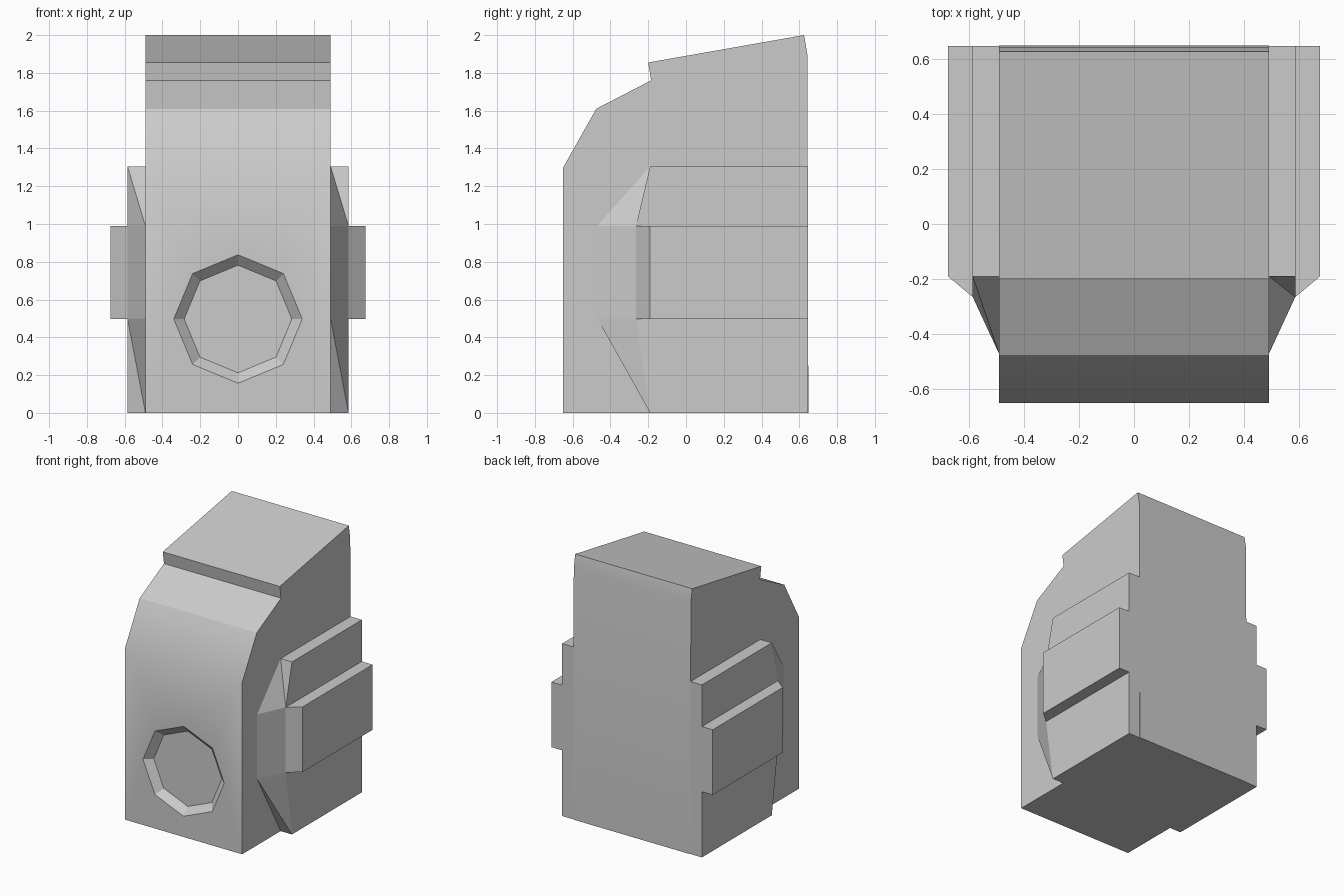
import bpy, bmesh, math

if "Cube" in bpy.data.objects:
    bpy.data.objects.remove(bpy.data.objects["Cube"])

BACK = 0.645


def make(name, verts, faces):
    bm = bmesh.new()
    vs = [bm.verts.new(v) for v in verts]
    for f in faces:
        bm.faces.new([vs[i] for i in f])
    bmesh.ops.recalc_face_normals(bm, faces=bm.faces)
    me = bpy.data.meshes.new(name)
    bm.to_mesh(me)
    bm.free()
    ob = bpy.data.objects.new(name, me)
    bpy.context.collection.objects.link(ob)
    return ob


def loft(name, rings):
    """Capped solid through rings of equal length."""
    n = len(rings[0])
    verts = [v for r in rings for v in r]
    faces = [tuple(range(n)), tuple(range(len(verts) - n, len(verts)))]
    for k in range(len(rings) - 1):
        for i in range(n):
            j = (i + 1) % n
            faces.append((k*n + i, k*n + j, (k+1)*n + j, (k+1)*n + i))
    return make(name, verts, faces)


def activate(ob):
    bpy.ops.object.select_all(action='DESELECT')
    ob.select_set(True)
    bpy.context.view_layer.objects.active = ob


def smooth(ob):
    activate(ob)
    bpy.ops.object.shade_smooth_by_angle(angle=math.radians(30))


# Main body: side profile (y, z) extruded across x
profile = [(-0.65, 0), (-0.65, 1.30), (-0.475, 1.61), (-0.185, 1.76),
           (-0.20, 1.855), (0.625, 2.0), (0.642, 1.90), (BACK + 0.003, 0)]
body = loft("main_body", [[(x, y, z) for y, z in profile] for x in (-0.49, 0.49)])


# Tapered octagonal recess in the front
def octagon(r, y):
    return [(r * math.cos(a * math.pi / 4), y, 0.497 + r * math.sin(a * math.pi / 4))
            for a in range(8)]


slope = (0.34 - 0.285) / 0.05
cutter = loft("recess_cutter", [octagon(0.34 + 0.05 * slope, -0.70), octagon(0.285, -0.60)])
cutter.hide_render = True
mod = body.modifiers.new("recess", 'BOOLEAN')
mod.operation = 'DIFFERENCE'
mod.solver = 'EXACT'
mod.object = cutter
activate(body)
bpy.ops.object.modifier_apply(modifier=mod.name)
bpy.data.objects.remove(cutter)
smooth(body)

# Side panels with a faceted nose, plus the raised block on each
levels = [(0, -0.19, -0.19), (0.5, -0.47, -0.265), (0.99, -0.47, -0.265), (1.305, -0.19, -0.19)]
for s, side in ((1, "right"), (-1, "left")):
    verts = []
    for z, y_in, y_out in levels:
        verts += [(s*0.49, y_in, z), (s*0.585, y_out, z), (s*0.585, BACK, z), (s*0.49, BACK, z)]
    faces = [(0, 1, 2, 3), (12, 13, 14, 15), (4, 5, 9, 8)]
    for k in (0, 4, 8):
        faces += [(k + i, k + (i+1) % 4, k + 4 + (i+1) % 4, k + 4 + i) for i in (1, 2, 3)]
    # nose corners are split along a diagonal, different on each side
    if s > 0:
        faces += [(0, 1, 4), (1, 5, 4), (12, 13, 9), (12, 9, 8)]
    else:
        faces += [(0, 1, 5), (0, 5, 4), (12, 13, 8), (13, 9, 8)]
    make(side + "_side_panel", verts, faces)
    plan = [(0.585, -0.265), (0.675, -0.19), (0.675, BACK), (0.585, BACK)]
    loft(side + "_side_block", [[(s*x, y, z) for x, y in plan] for z in (0.497, 0.99)])
